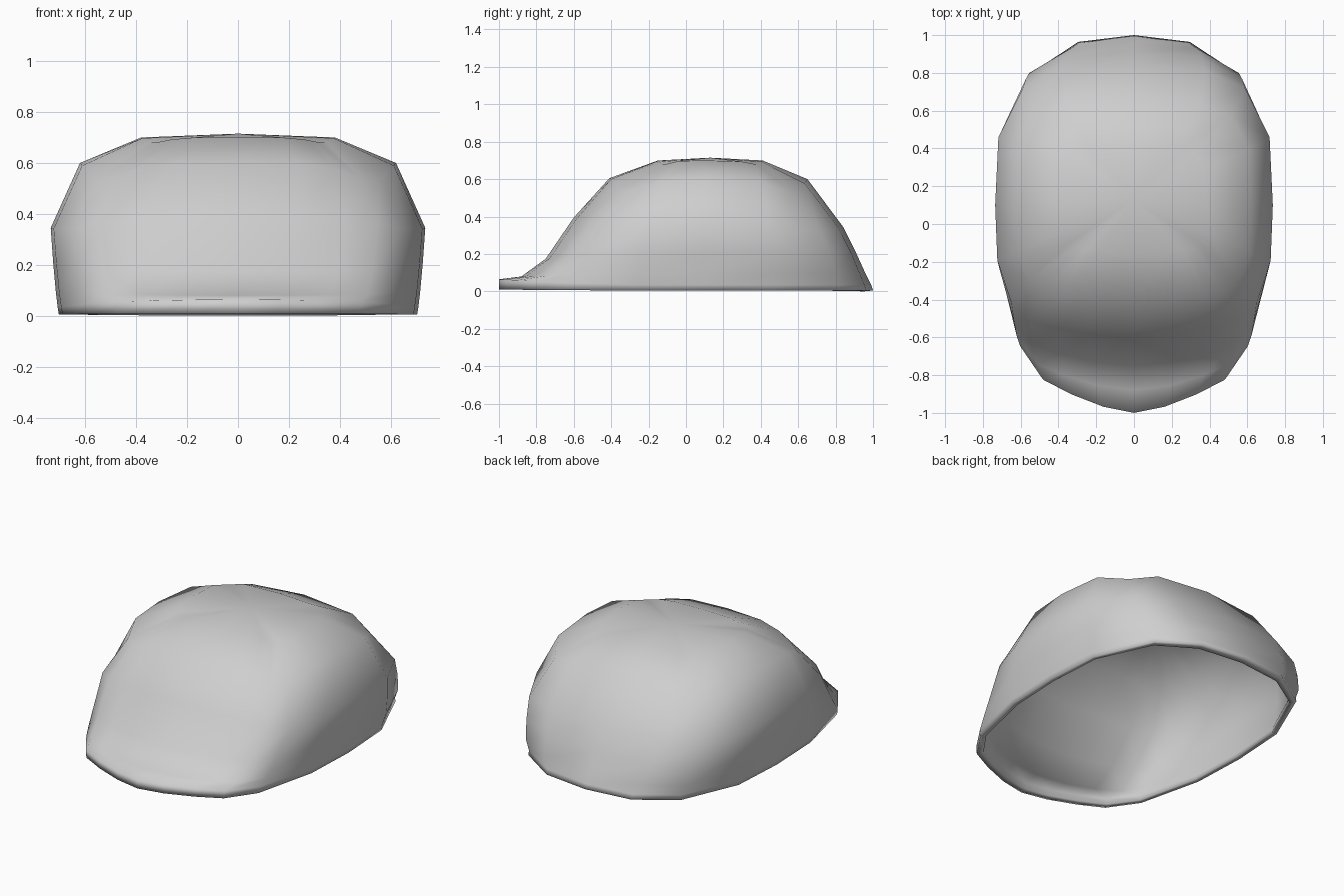
import bpy
import bmesh
from mathutils import Vector

cube = bpy.data.objects.get("Cube")
if cube:
    bpy.data.objects.remove(cube, do_unlink=True)

CENTRE_Y = 0.1
# Half outline from back centre round to the brim tip, scaled for every ring
HALF = [(0, 1), (.42, .96), (.75, .79), (.97, .39), (1, 0), (.98, -.32),
        (.85, -.68), (.68, -.84), (.47, -.91), (.23, -.97), (0, -1)]
OUTLINE = HALF + [(-u, v) for u, v in HALF[-2:0:-1]]

# Rings: half width, back reach, front reach, side height, front height,
# corner drop, roundness (lower is boxier)
RINGS = [
    (.38, .31, .25, .705, .705, .02, .5),    # crown
    (.62, .55, .51, .605, .61, .07, .65),    # shoulder
    (.735, .74, .70, .35, .40, .02, .77),    # wall
    (.725, .81, .85, .21, .18, 0, .82),      # brim root
    (.715, .86, .98, .10, .085, 0, .88),     # brim top
    (.708, .89, 1.1, .04, .07, 0, 1),        # brim edge
    (.703, .90, 1.1, .010, .015, 0, 1),      # rim
]


def signed_power(value, power):
    return abs(value) ** power * (1 if value > 0 else -1)


def ring_points(width, back, front, side_z, front_z, drop, roundness):
    for u, v in OUTLINE:
        blend = min(max((-v - .5) * 2, 0), 1)
        z = side_z + (front_z - side_z) * blend - drop * (abs(u * v) * 1.7) ** 3
        x = signed_power(u, roundness) * width
        y = signed_power(v, roundness) * (back if v > 0 else front)
        yield Vector((x, CENTRE_Y + y, z))


def bridge(bm, a, b):
    n = len(a)
    for i in range(n):
        bm.faces.new((a[i], b[i], b[(i + 1) % n], a[(i + 1) % n]))


def add_shell(bm, points, apex):
    rings = [[bm.verts.new(p) for p in ring] for ring in points]
    top = bm.verts.new(apex)
    first = rings[0]
    for i, v in enumerate(first):
        bm.faces.new((top, v, first[(i + 1) % len(first)]))
    for a, b in zip(rings, rings[1:]):
        bridge(bm, a, b)
    return rings, top


# Outer shell of the cap
bm = bmesh.new()
outer, top = add_shell(bm, [list(ring_points(*r)) for r in RINGS],
                       Vector((0, CENTRE_Y + .03, .72)))
bmesh.ops.recalc_face_normals(bm, faces=bm.faces)
bm.normal_update()
if top.normal.z < 0:
    bmesh.ops.reverse_faces(bm, faces=bm.faces)
    bm.normal_update()

# Inner lining, set in by a thickness that differs along each axis
THICK = Vector((.028, .05, .015))


def inset(vert):
    return vert.co - vert.normal * THICK


inner, _ = add_shell(bm, [[inset(v) for v in ring] for ring in outer], inset(top))
bridge(bm, outer[-1], inner[-1])

# The closed shell has its faces turned inward
bmesh.ops.recalc_face_normals(bm, faces=bm.faces)
bm.normal_update()
if top.normal.z > 0:
    bmesh.ops.reverse_faces(bm, faces=bm.faces)
for face in bm.faces:
    face.smooth = True

# Stand on the ground
lowest = min(v.co.z for v in bm.verts)
bmesh.ops.translate(bm, verts=bm.verts, vec=(0, 0, -lowest))

mesh = bpy.data.meshes.new("cap")
bm.to_mesh(mesh)
bm.free()
cap = bpy.data.objects.new("cap", mesh)
bpy.context.collection.objects.link(cap)

# Plain grey cloth
grey = bpy.data.materials.new("light_grey")
grey.use_nodes = True
colour = (.62, .62, .62, 1)
grey.diffuse_color = colour
grey.node_tree.nodes["Principled BSDF"].inputs["Base Color"].default_value = colour
mesh.materials.append(grey)
